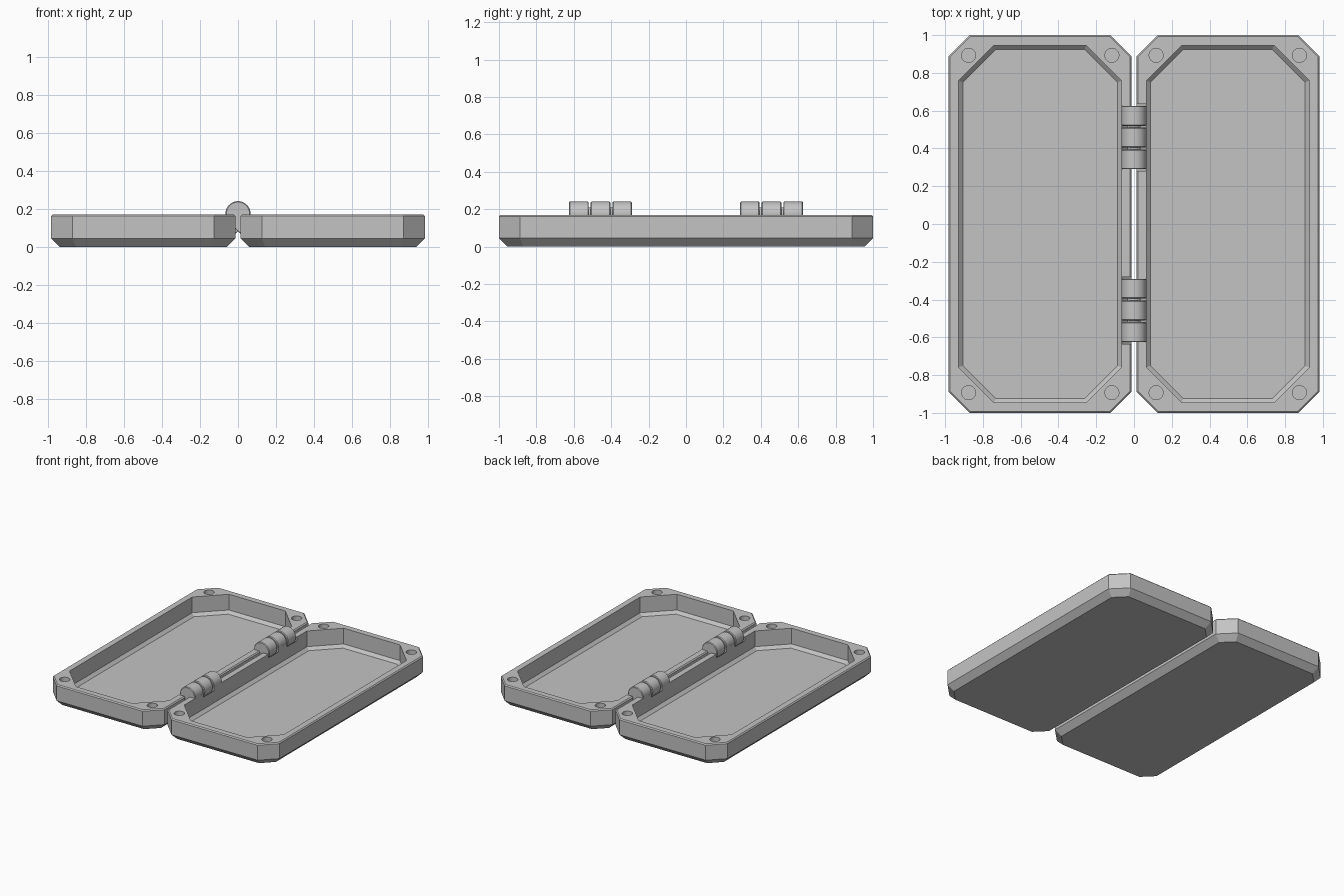
import bpy, bmesh
from math import pi, sin, cos, radians
from mathutils import Matrix

if "Cube" in bpy.data.objects:
    bpy.data.objects.remove(bpy.data.objects["Cube"])

grey = bpy.data.materials.new("plain_grey")
grey.use_nodes = True
grey.diffuse_color = (0.55, 0.55, 0.55, 1)
grey.node_tree.nodes["Principled BSDF"].inputs["Base Color"].default_value = (0.55, 0.55, 0.55, 1)

HINGE_Z = 0.175
KNUCKLE_R = 0.066


def finish(name, bm):
    bmesh.ops.recalc_face_normals(bm, faces=bm.faces)
    mesh = bpy.data.meshes.new(name)
    bm.to_mesh(mesh)
    bm.free()
    mesh.materials.append(grey)
    ob = bpy.data.objects.new(name, mesh)
    bpy.context.collection.objects.link(ob)
    return ob


def activate(ob):
    bpy.ops.object.select_all(action='DESELECT')
    ob.select_set(True)
    bpy.context.view_layer.objects.active = ob


def loft(name, rings):
    bm = bmesh.new()
    loops = [[bm.verts.new(p) for p in ring] for ring in rings]
    n = len(loops[0])
    for a, b in zip(loops, loops[1:]):
        for i in range(n):
            j = (i + 1) % n
            bm.faces.new((a[i], a[j], b[j], b[i]))
    bm.faces.new(loops[0])
    bm.faces.new(loops[-1])
    return finish(name, bm)


def octagon(x0, x1, y, cut, z, inset=0):
    # rectangle with clipped corners, moved inwards evenly by inset
    x0, x1, y, c = x0 + inset, x1 - inset, y - inset, cut - 0.586 * inset
    return [(x0 + c, -y, z), (x1 - c, -y, z), (x1, c - y, z), (x1, y - c, z),
            (x1 - c, y, z), (x0 + c, y, z), (x0, y - c, z), (x0, c - y, z)]


def teardrop(name, y0, y1, r, side):
    # round barrel with a sloped web running down into the wall on one side
    prof = [(r * cos(radians(a)), HINGE_Z + r * sin(radians(a)))
            for a in range(-15, 226, 8)]
    prof.append((r * cos(radians(225)), HINGE_Z + r * sin(radians(225))))
    drop = 0.03 - prof[-1][0]
    prof.append((0.03, prof[-1][1] - drop))
    return loft(name, [[(side * x, y, z) for x, z in prof] for y in (y0, y1)])


def cylinder(name, r, depth, matrix):
    bm = bmesh.new()
    bmesh.ops.create_cone(bm, cap_ends=True, segments=32, radius1=r, radius2=r,
                          depth=depth, matrix=matrix)
    return finish(name, bm)


def subtract(ob, cutter):
    cutter.hide_render = True
    mod = ob.modifiers.new("cut", 'BOOLEAN')
    mod.operation, mod.solver, mod.object = 'DIFFERENCE', 'EXACT', cutter
    activate(ob)
    bpy.ops.object.modifier_apply(modifier=mod.name)
    bpy.data.objects.remove(cutter)


# Barrel spans of each hinge: outer, middle, inner
SPANS = [(0.29, 0.394), (0.404, 0.51), (0.52, 0.626)]

for label, turn in (("left", 0), ("right", pi)):
    # Tray shell: chamfered base, walls, rim and recessed floor
    outer = (0.013, 0.982, 1.0, 0.112)
    inner = (0.066, 0.928, 0.946, 0.187)
    tray = loft(label + "_tray", [
        octagon(*outer, 0, 0.045), octagon(*outer, 0.045),
        octagon(*outer, 0.162), octagon(*outer, 0.17, 0.008),
        octagon(*inner, 0.17), octagon(*inner, 0.047), octagon(*inner, 0.025, 0.022)])

    # Round sockets in the rim corners
    for x in (0.117, 0.876):
        for y in (-0.893, 0.893):
            subtract(tray, cylinder("socket_cutter", 0.037, 0.12,
                                    Matrix.Translation((x, y, 0.17))))

    # Alternating knuckles, with clearance cut for the opposite tray's ones
    parts = [tray]
    for end in (-1, 1):
        for i, span in enumerate(SPANS):
            y0, y1 = sorted(end * v for v in span)
            own = (i != 1) == (end < 0)
            if own:
                k = teardrop(f"{label}_hinge_knuckle", y0, y1, KNUCKLE_R, 1)
                bev = k.modifiers.new("edge", 'BEVEL')
                bev.width, bev.segments = 0.008, 1
                bev.limit_method, bev.angle_limit = 'ANGLE', radians(80)
                activate(k)
                bpy.ops.object.modifier_apply(modifier=bev.name)
                parts.append(k)
            else:
                subtract(tray, teardrop("clearance_cutter", y0 - 0.01, y1 + 0.01,
                                        KNUCKLE_R + 0.008, -1))
    for ob in parts:
        ob.data.transform(Matrix.Rotation(turn, 4, 'Z'))
        activate(ob)
        bpy.ops.object.shade_smooth_by_angle(angle=radians(25))

# Pins joining the knuckles
for name, y in (("front_hinge_pin", -0.458), ("back_hinge_pin", 0.458)):
    pin = cylinder(name, 0.035, 0.3,
                   Matrix.Translation((0, y, HINGE_Z)) @ Matrix.Rotation(pi / 2, 4, 'X'))
    activate(pin)
    bpy.ops.object.shade_smooth_by_angle(angle=radians(25))
